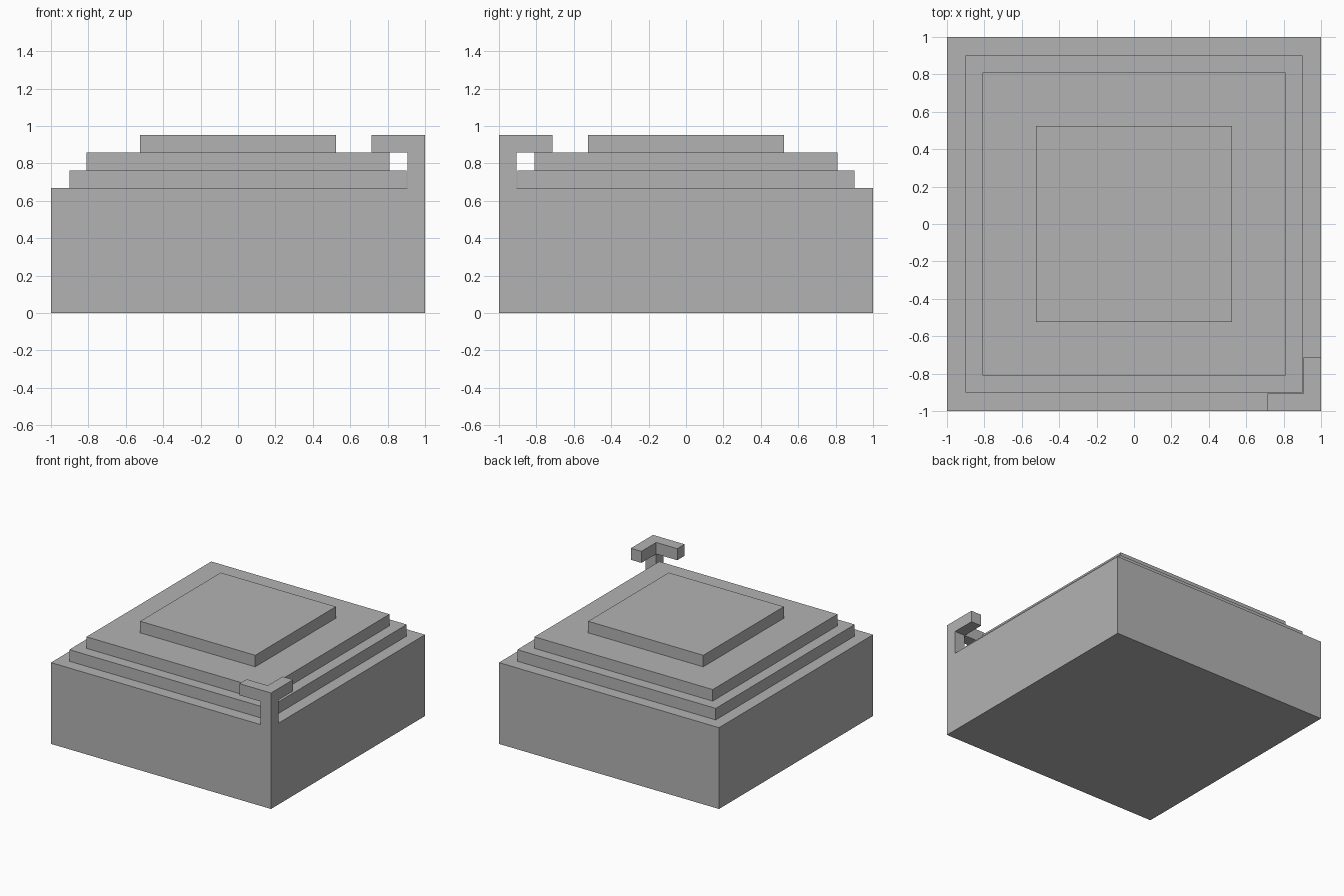
import bpy, bmesh, math
from mathutils import Vector

if "Cube" in bpy.data.objects:
    bpy.data.objects.remove(bpy.data.objects["Cube"], do_unlink=True)

grey = bpy.data.materials.new("plain grey")
grey.use_nodes = True
grey.diffuse_color = (0.45, 0.45, 0.45, 1)
grey.node_tree.nodes["Principled BSDF"].inputs["Base Color"].default_value = grey.diffuse_color

BASE_TOP, STEP_1, STEP_2, TOP = 0.668, 0.763, 0.858, 0.953
POST = 0.905      # inner edge of the corner post
ARM_END = 0.713   # free end of each hook arm


def box(bm, half, z0, z1):
    verts = bmesh.ops.create_cube(bm, size=1)["verts"]
    for v in verts:
        v.co = (v.co.x * 2 * half, v.co.y * 2 * half, z0 + (v.co.z + 0.5) * (z1 - z0))


def finish(bm, name):
    bmesh.ops.recalc_face_normals(bm, faces=bm.faces[:])
    mesh = bpy.data.meshes.new(name)
    bm.to_mesh(mesh)
    bm.free()
    mesh.materials.append(grey)
    bpy.context.collection.objects.link(bpy.data.objects.new(name, mesh))


def pull(bm, centre, normal, distance):
    """Extrude the face lying nearest to a point and facing a direction."""
    normal = Vector(normal)
    bm.normal_update()
    facing = [f for f in bm.faces if f.normal.dot(normal) > 0.9]
    face = min(facing, key=lambda f: (f.calc_center_median() - Vector(centre)).length)
    new = bmesh.ops.extrude_discrete_faces(bm, faces=[face])["faces"][0]
    bmesh.ops.translate(bm, verts=new.verts[:], vec=normal * distance)


# Block with a hooked post growing out of its front left corner
bm = bmesh.new()
box(bm, 1, 0, BASE_TOP)
for point, normal in (((POST, 0, 0), (1, 0, 0)), ((0, -POST, 0), (0, 1, 0))):
    bmesh.ops.bisect_plane(bm, geom=bm.verts[:] + bm.edges[:] + bm.faces[:],
                           plane_co=point, plane_no=normal)
mid = (1 + POST) / 2
pull(bm, (mid, -mid, BASE_TOP), (0, 0, 1), STEP_2 - BASE_TOP)
pull(bm, (mid, -mid, STEP_2), (0, 0, 1), TOP - STEP_2)
arm_z = (STEP_2 + TOP) / 2
pull(bm, (POST, -mid, arm_z), (-1, 0, 0), POST - ARM_END)
pull(bm, (mid, -POST, arm_z), (0, 1, 0), POST - ARM_END)
bmesh.ops.dissolve_limit(bm, angle_limit=math.radians(1), verts=bm.verts[:], edges=bm.edges[:])
finish(bm, "block_with_corner_hook")

# Stepped square slabs on top
for name, half, z0, z1 in (("lower_step", 0.902, BASE_TOP, STEP_1),
                           ("middle_step", 0.81, STEP_1, STEP_2),
                           ("top_step", 0.523, STEP_2, TOP)):
    bm = bmesh.new()
    box(bm, half, z0, z1)
    finish(bm, name)
